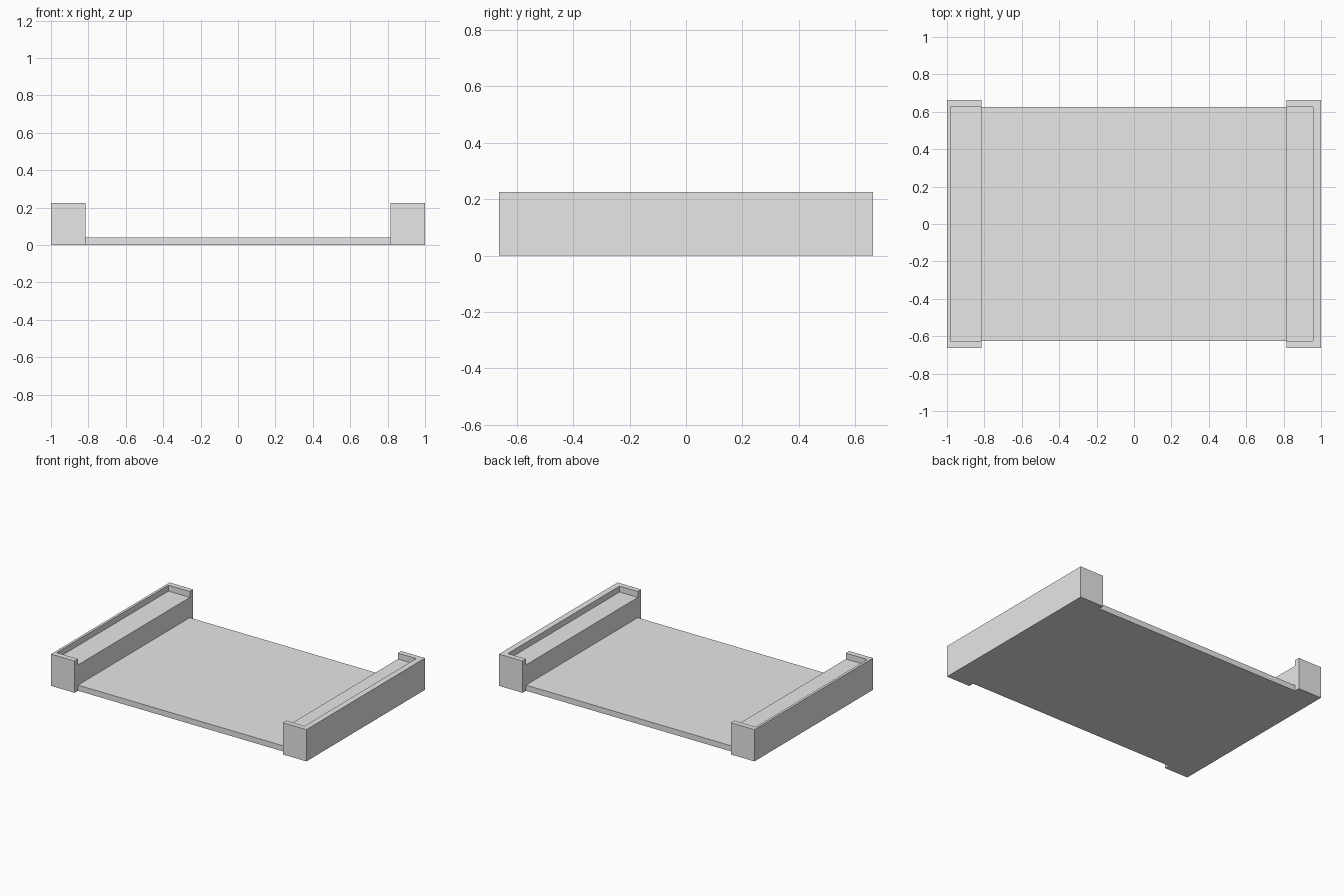
import bpy

if "Cube" in bpy.data.objects:
    bpy.data.objects.remove(bpy.data.objects["Cube"])

# Main dimensions
HALF_Y, INNER_Y = 0.663, 0.625      # rail ends, recess and plate ends
INNER_X = 0.815                     # inner face of the rails
HEIGHT, LEDGE, PLATE = 0.225, 0.183, 0.04

grey = bpy.data.materials.new("light_grey")
grey.diffuse_color = (0.8, 0.8, 0.8, 1.0)
grey.use_nodes = True
grey.node_tree.nodes["Principled BSDF"].inputs["Base Color"].default_value = grey.diffuse_color


def extrude(name, outline, z0, z1):
    """Solid prism with a counter-clockwise xy outline."""
    n = len(outline)
    verts = [(x, y, z) for z in (z0, z1) for x, y in outline]
    faces = [list(range(n))[::-1], list(range(n, 2 * n))]
    faces += [[i, (i + 1) % n, n + (i + 1) % n, n + i] for i in range(n)]
    mesh = bpy.data.meshes.new(name)
    mesh.from_pydata(verts, [], faces)
    mesh.materials.append(grey)
    obj = bpy.data.objects.new(name, mesh)
    bpy.context.collection.objects.link(obj)
    return obj


def block(name, x0, x1, y0, y1, z0, z1):
    return extrude(name, [(x0, y0), (x1, y0), (x1, y1), (x0, y1)], z0, z1)


# Floor plate between the rails
block("floor_plate", -INNER_X, INNER_X, -INNER_Y, INNER_Y, 0, PLATE)

# Side rails: solid body with a C-shaped rim that leaves the ledge open inwards
for side, s, wall in (("left", -1, 0.982), ("right", 1, 0.958)):
    x0, x1 = sorted((s * INNER_X, s))
    block(side + "_rail", x0, x1, -HALF_Y, HALF_Y, 0, LEDGE)
    rim = [(INNER_X, -HALF_Y), (1, -HALF_Y), (1, HALF_Y), (INNER_X, HALF_Y),
           (INNER_X, INNER_Y), (wall, INNER_Y), (wall, -INNER_Y), (INNER_X, -INNER_Y)]
    rim = [(s * x, y) for x, y in rim]
    extrude(side + "_rim", rim if s > 0 else rim[::-1], LEDGE, HEIGHT)
